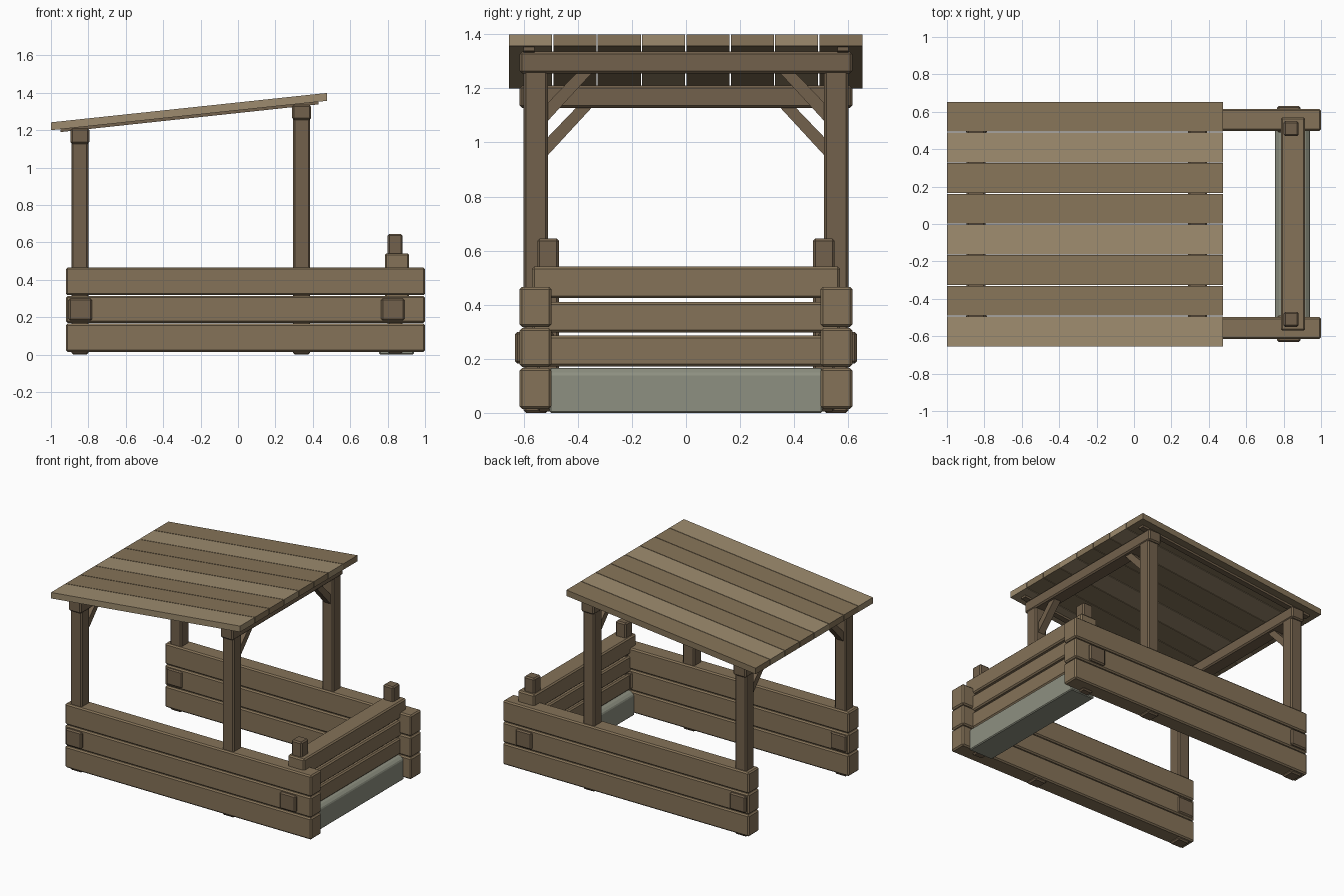
import bpy, bmesh
from mathutils import Vector

if "Cube" in bpy.data.objects:
    bpy.data.objects.remove(bpy.data.objects["Cube"])


def material(name, rgb):
    m = bpy.data.materials.new(name)
    m.diffuse_color = (*rgb, 1)
    m.use_nodes = True
    m.node_tree.nodes["Principled BSDF"].inputs["Base Color"].default_value = m.diffuse_color
    return m


BEAM = material("beam_wood", (0.235, 0.17, 0.098))
POST = material("post_wood", (0.17, 0.12, 0.072))
LIGHT = material("light_wood", (0.34, 0.26, 0.158))
DARK = material("dark_wood", (0.24, 0.175, 0.1))
SILL = material("grey_sill", (0.27, 0.28, 0.22))


def prism(name, profile, axis, lo, hi, mat, bevel=0.0):
    """Extrude a 2D profile along x or y between lo and hi."""
    bm = bmesh.new()
    place = (lambda a, b: (lo, a, b)) if axis == "x" else (lambda a, b: (a, lo, b))
    face = bm.faces.new([bm.verts.new(place(a, b)) for a, b in profile])
    ext = bmesh.ops.extrude_face_region(bm, geom=[face])
    step = Vector((hi - lo, 0, 0)) if axis == "x" else Vector((0, hi - lo, 0))
    bmesh.ops.translate(bm, vec=step,
                        verts=[v for v in ext["geom"] if isinstance(v, bmesh.types.BMVert)])
    bmesh.ops.recalc_face_normals(bm, faces=bm.faces)
    if bevel:
        bmesh.ops.bevel(bm, geom=bm.edges[:], offset=bevel, segments=1, affect="EDGES")
    me = bpy.data.meshes.new(name)
    bm.to_mesh(me)
    bm.free()
    me.materials.append(mat)
    ob = bpy.data.objects.new(name, me)
    bpy.context.collection.objects.link(ob)
    return ob


def box(name, x, y, z, mat, bevel=0.009):
    (x0, x1), (z0, z1) = x, z
    return prism(name, [(x0, z0), (x1, z0), (x1, z1), (x0, z1)], "y", *y, mat, bevel)


def sloped(name, x0, x1, z0, z1, thick, y, mat, bevel=0.0):
    """Board following the roof slope, with upright ends."""
    return prism(name, [(x0, z0), (x1, z1), (x1, z1 + thick), (x0, z0 + thick)],
                 "y", *y, mat, bevel)


for s, side in ((-1, "front"), (1, "back")):
    def span(a, b):
        return tuple(sorted((s * a, s * b)))

    # Long side walls of three stacked beams
    for i, z in enumerate(((0.015, 0.166), (0.17, 0.314), (0.318, 0.466))):
        box(f"{side}_wall_beam_{i}", (-0.92, 1.0), span(0.498, 0.615), z, BEAM)

    # Roof posts, running down through the walls
    for x, top, end in ((-0.845, 1.17, "low"), (0.34, 1.3, "high")):
        box(f"{side}_{end}_post", (x - 0.045, x + 0.045), span(0.51, 0.6), (0, top), POST)
        # Diagonal brace from post to cross beam
        d = 0 if end == "low" else 0.127
        prism(f"{side}_{end}_brace",
              [(s * y, z + d) for y, z in ((0.52, 0.943), (0.52, 1.01), (0.40, 1.135), (0.343, 1.135))],
              "x", x - 0.025, x + 0.025, POST)

    # Short corner posts of the end wall
    box(f"{side}_corner_post", (0.8, 0.88), span(0.47, 0.55), (0.005, 0.645), POST)

    # Square peg ends on the outside of the walls
    for x, end in ((-0.905, "left"), (0.765, "right")):
        box(f"{side}_{end}_peg", (x, x + 0.125), span(0.49, 0.632), (0.182, 0.3), POST)

    # Rafter under the roof edge
    sloped(f"{side}_rafter", -0.95, 0.43, 1.19, 1.338, 0.02, span(0.56, 0.6), POST)

# End wall: three beams above a grey sill
for i, z in enumerate(((0.172, 0.286), (0.298, 0.41), (0.424, 0.542))):
    box(f"end_wall_beam_{i}", (0.785, 0.915), (-0.57, 0.57), z, BEAM)
prism("end_sill", [(0.755, 0.0), (0.94, 0.0), (0.94, 0.145), (0.915, 0.166),
                   (0.78, 0.166), (0.755, 0.145)], "y", -0.505, 0.505, SILL, 0.006)

# Cross beams carrying the roof
box("low_cross_beam", (-0.895, -0.795), (-0.615, 0.615), (1.127, 1.21), POST)
box("high_cross_beam", (0.29, 0.39), (-0.615, 0.615), (1.255, 1.336), POST)

# Eight sloping roof boards with narrow gaps
for i in range(8):
    y = -0.6545 + i * 0.164
    sloped(f"roof_board_{i}", -1.0, 0.475, 1.2, 1.357, 0.042, (y, y + 0.1595),
           LIGHT if i % 3 == 0 else DARK)
